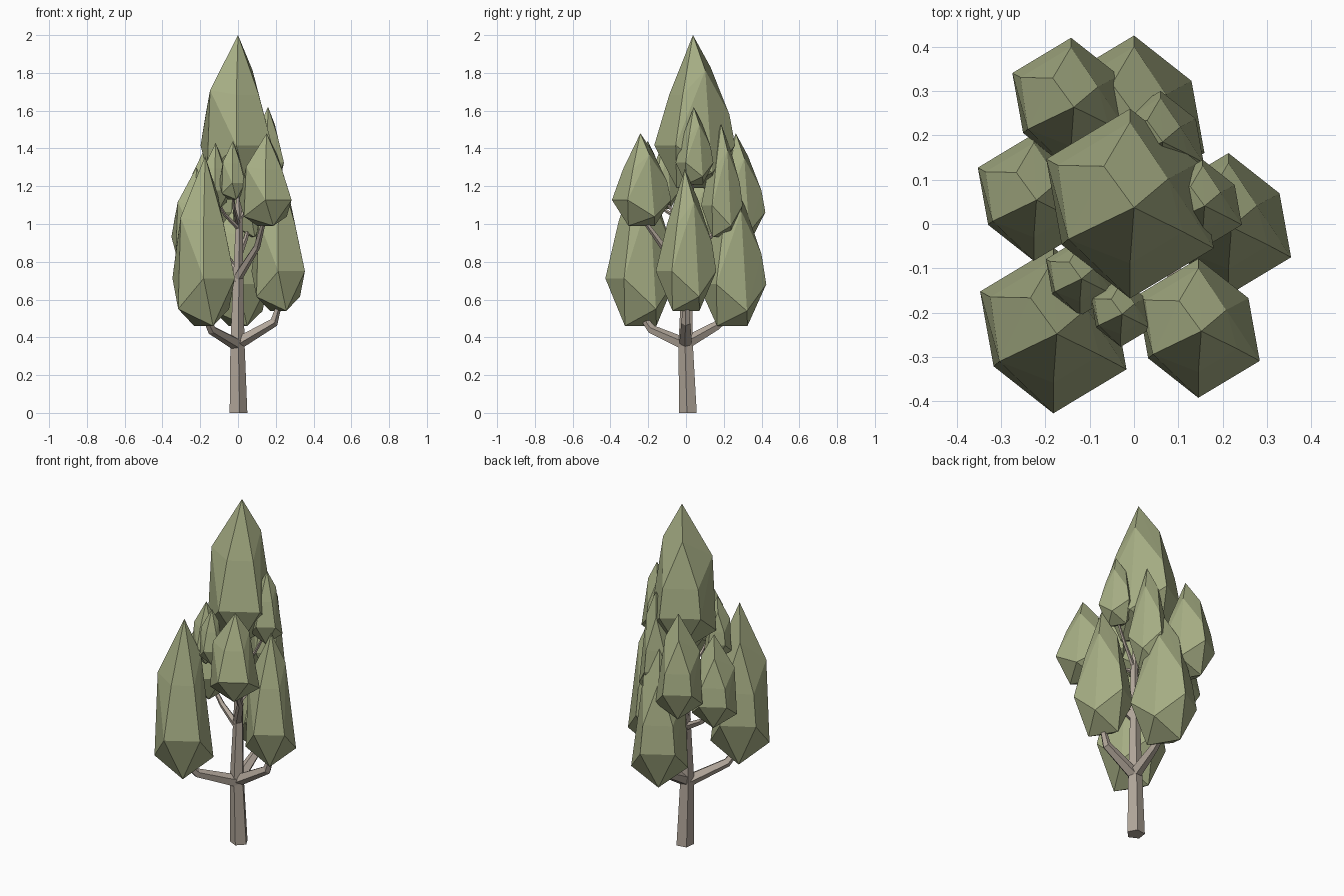
import bpy, bmesh
from math import sin, cos, radians, tau
from mathutils import Vector

cube = bpy.data.objects.get("Cube")
if cube:
    bpy.data.objects.remove(cube, do_unlink=True)


def make_material(name, rgb):
    mat = bpy.data.materials.new(name)
    mat.use_nodes = True
    color = (*rgb, 1.0)
    mat.diffuse_color = color
    mat.node_tree.nodes["Principled BSDF"].inputs["Base Color"].default_value = color
    return mat


LEAF = make_material("sage green", (0.38, 0.42, 0.23))
BARK = make_material("pale bark", (0.44, 0.38, 0.32))


def add_object(name, bm, mat):
    bmesh.ops.recalc_face_normals(bm, faces=bm.faces)
    mesh = bpy.data.meshes.new(name)
    bm.to_mesh(mesh)
    bm.free()
    mesh.materials.append(mat)
    obj = bpy.data.objects.new(name, mesh)
    bpy.context.collection.objects.link(obj)
    return obj


# Faceted leaf clump, fuller on one side, as (angles, radius, height fraction)
CLUMP = [
    ((315,), 0.06, 1),
    ((125,), 0.48, 0.79),
    ((33,), 0.48, 0.77),
    ((210,), 0.75, 0.64),
    ((270, 332), 0.63, 0.61),
    ((90, 152), 0.86, 0.48),
    ((90, 152, 270, 332), 1, 0.28),
    ((31, 211), 0.84, 0.10),
    ((121, 301), 0.52, 0),
]


def leaf_clump(name, x, y, radius, bottom, top):
    bm = bmesh.new()
    for angles, r, h in CLUMP:
        for a in map(radians, angles):
            bm.verts.new((x + radius * r * cos(a), y + radius * r * sin(a),
                          bottom + (top - bottom) * h))
    bmesh.ops.convex_hull(bm, input=bm.verts)
    add_object(name, bm, LEAF)


# Tapered five-sided limb lofted along a path of (point, radius)
def limb(name, path, sides=5):
    bm = bmesh.new()
    way = Vector(path[-1][0]) - Vector(path[0][0])
    turn = Vector((0, 0, 1)).rotation_difference(way)
    angles = [radians(-80) + tau * k / sides for k in range(sides)]
    rings = [[bm.verts.new(Vector(p) + turn @ Vector((r * cos(a), r * sin(a), 0)))
              for a in angles] for p, r in path]
    for low, high in zip(rings, rings[1:]):
        for k in range(sides):
            n = (k + 1) % sides
            bm.faces.new((low[k], low[n], high[n], high[k]))
    bm.faces.new(rings[0])
    bm.faces.new(rings[-1])
    add_object(name, bm, BARK)


# Crown
leaf_clump("crown_top", -0.009, 0.046, 0.214, 1.19, 2.0)
leaf_clump("crown_low_front", -0.182, -0.24, 0.187, 0.46, 1.36)
leaf_clump("crown_low_left", 0.213, 0.0, 0.16, 0.54, 1.29)
leaf_clump("crown_low_back", 0.0, 0.245, 0.18, 0.46, 1.25)
leaf_clump("crown_mid_front", 0.145, -0.235, 0.157, 0.99, 1.48)
leaf_clump("crown_mid_back", -0.142, 0.27, 0.15, 0.90, 1.48)
leaf_clump("crown_mid_right", -0.226, 0.06, 0.143, 0.79, 1.30)
leaf_clump("crown_small_back", 0.06, 0.19, 0.11, 0.93, 1.53)
leaf_clump("crown_small_left", 0.155, 0.045, 0.10, 1.21, 1.62)
leaf_clump("crown_small_front", -0.03, -0.2, 0.077, 1.13, 1.44)
leaf_clump("crown_small_right", -0.122, -0.12, 0.087, 1.08, 1.43)

# Trunk
limb("trunk", [((0.0, 0.012, 0), 0.05), ((-0.005, 0.0, 0.37), 0.04),
               ((0.0, 0.005, 0.72), 0.028), ((0.005, 0.005, 1.0), 0.02),
               ((0, 0.03, 1.3), 0.012)])

# Branches: start height, elbow, tip, thickness
BRANCHES = [
    (0.36, (-0.14, -0.18, 0.44), (-0.18, -0.24, 0.52), 0.036),
    (0.37, (0.19, 0.0, 0.48), (0.22, 0.0, 0.58), 0.036),
    (0.37, (0.0, 0.16, 0.46), (0.0, 0.24, 0.52), 0.036),
    (0.72, (0.10, -0.12, 0.88), (0.14, -0.23, 1.03), 0.026),
    (0.68, (-0.13, 0.04, 0.76), (-0.21, 0.06, 0.85), 0.022),
    (0.74, (-0.09, 0.16, 0.86), (-0.14, 0.26, 0.96), 0.022),
    (0.82, (0.04, 0.12, 0.92), (0.06, 0.18, 1.0), 0.018),
    (1.0, (-0.02, -0.12, 1.08), (-0.03, -0.2, 1.18), 0.013),
    (0.98, (-0.07, -0.06, 1.05), (-0.12, -0.12, 1.14), 0.013),
    (1.02, (0.09, 0.03, 1.13), (0.15, 0.04, 1.25), 0.013),
]
for number, (start, elbow, tip, thick) in enumerate(BRANCHES, 1):
    limb(f"branch_{number}", [((0, 0, start), thick), (elbow, thick * 0.7),
                              (tip, thick * 0.45)])
